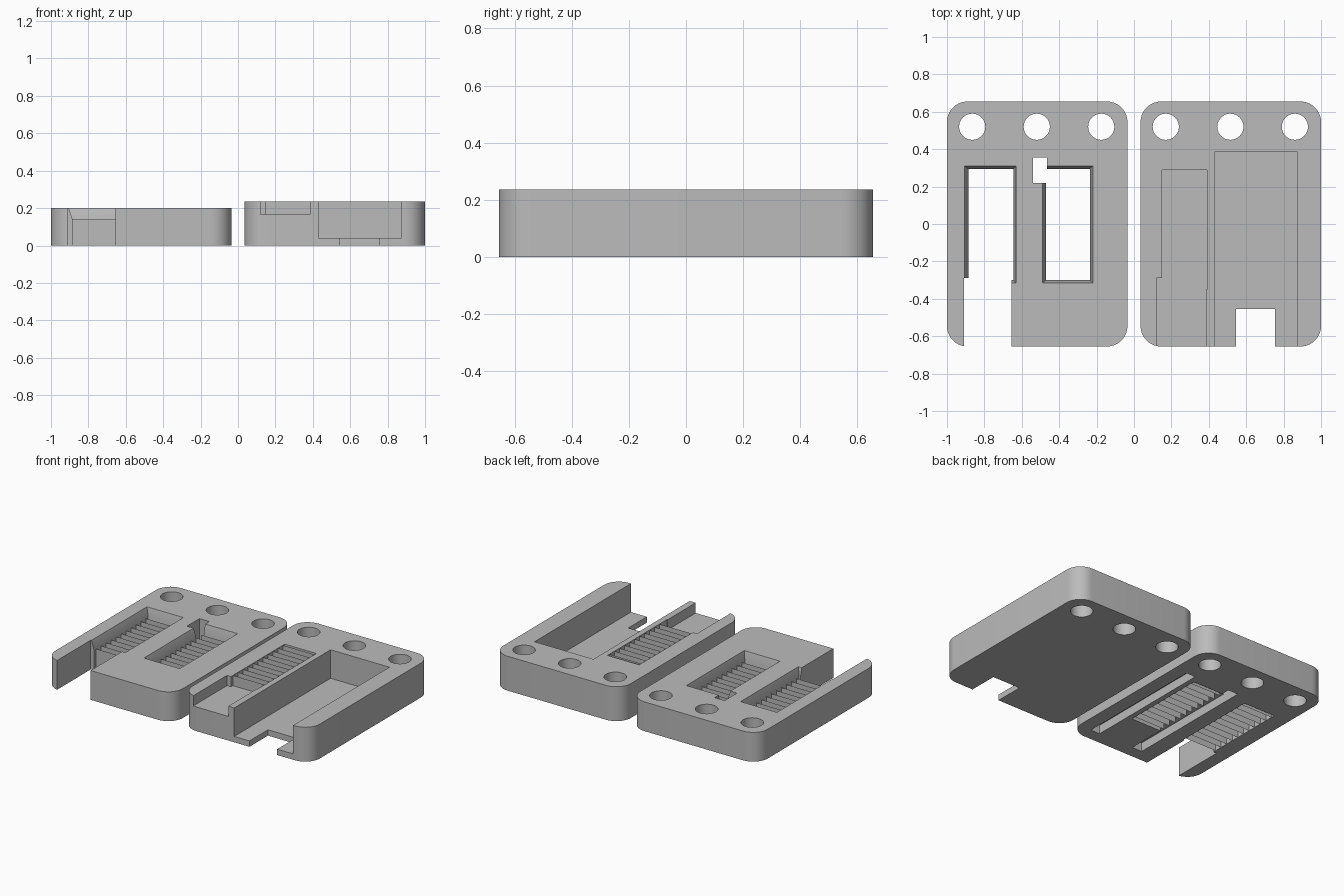
import bpy, bmesh, math

cube = bpy.data.objects.get("Cube")
if cube:
    bpy.data.objects.remove(cube, do_unlink=True)

grey = bpy.data.materials.new("plain_grey")
grey.use_nodes = True
grey.diffuse_color = (0.5, 0.5, 0.5, 1)
grey.node_tree.nodes["Principled BSDF"].inputs["Base Color"].default_value = (0.5, 0.5, 0.5, 1)


def make_object(name, bm):
    bmesh.ops.recalc_face_normals(bm, faces=bm.faces)
    mesh = bpy.data.meshes.new(name)
    bm.to_mesh(mesh)
    bm.free()
    mesh.materials.append(grey)
    obj = bpy.data.objects.new(name, mesh)
    bpy.context.collection.objects.link(obj)
    return obj


def loft(name, low, high, z0, z1):
    """Solid between two outlines with the same number of points."""
    bm = bmesh.new()
    a = [bm.verts.new((x, y, z0)) for x, y in low]
    b = [bm.verts.new((x, y, z1)) for x, y in high]
    bm.faces.new(a[::-1])
    bm.faces.new(b)
    for i in range(len(a)):
        j = (i + 1) % len(a)
        bm.faces.new((a[i], a[j], b[j], b[i]))
    return make_object(name, bm)


def rect(x0, x1, y0, y1):
    return [(x0, y0), (x1, y0), (x1, y1), (x0, y1)]


def circle(cx, cy, r, n=40):
    return [(cx + r * math.cos(math.tau * i / n), cy + r * math.sin(math.tau * i / n))
            for i in range(n)]


def rounded(x0, x1, y0, y1, r, n=10):
    corners = [(x1 - r, y1 - r), (x0 + r, y1 - r), (x0 + r, y0 + r), (x1 - r, y0 + r)]
    return [(cx + r * math.cos((q + i / n) * math.pi / 2),
             cy + r * math.sin((q + i / n) * math.pi / 2))
            for q, (cx, cy) in enumerate(corners) for i in range(n + 1)]


def box(x0, x1, y0, y1, z0, z1):
    outline = rect(x0, x1, y0, y1)
    return loft("cutter", outline, outline, z0, z1)


def cut(obj, cutters):
    """Subtract every cutter, bake the result and discard the cutters."""
    for c in cutters:
        c.hide_render = True
        mod = obj.modifiers.new("cut", 'BOOLEAN')
        mod.operation = 'DIFFERENCE'
        mod.solver = 'EXACT'
        mod.object = c
    bpy.context.view_layer.update()
    graph = bpy.context.evaluated_depsgraph_get()
    mesh = bpy.data.meshes.new_from_object(obj.evaluated_get(graph))
    obj.modifiers.clear()
    obj.data = mesh
    for c in cutters:
        bpy.data.objects.remove(c, do_unlink=True)
    bpy.ops.object.select_all(action='DESELECT')
    obj.select_set(True)
    bpy.context.view_layer.objects.active = obj
    bpy.ops.object.shade_smooth_by_angle(angle=math.radians(30))


def slab(name, x0, x1, height):
    outline = rounded(x0, x1, -0.655, 0.655, 0.11)
    return loft(name, outline, outline, 0, height)


def holes(centre):
    """Row of three round holes along the back edge."""
    rings = [circle(centre + dx, 0.52, 0.07) for dx in (-0.345, 0, 0.345)]
    return [loft("cutter", r, r, -0.1, 0.4) for r in rings]


def flared_slot(x0, x1):
    """Through slot whose walls lean outward near the top."""
    low = rect(x0 + 0.02, x1 - 0.015, -0.3, 0.295)
    high = rect(x0 - 0.02, x1 + 0.015, -0.33, 0.325)
    return [loft("cutter", low, low, -0.1, 0.15),
            loft("cutter", low, high, 0.14, 0.26)]


def ribs(name, x0, x1, z0, z1, count=11):
    """Row of paper-thin upright slats across a slot."""
    bm = bmesh.new()
    for i in range(count):
        y = -0.27 + 0.54 * i / (count - 1)
        bm.faces.new([bm.verts.new(p) for p in
                      ((x0, y, z0), (x1, y, z0), (x1, y, z1), (x0, y, z1))])
    make_object(name, bm)


# Cover: two flared slots, one open to the front
cover = slab("cover", -1, -0.035, 0.2)
cut(cover, holes(-0.52)
    + flared_slot(-0.905, -0.63)
    + flared_slot(-0.49, -0.22)
    + [box(-0.91, -0.655, -0.8, -0.29, -0.1, 0.3),       # front opening
       box(-0.54, -0.465, 0.22, 0.355, -0.1, 0.3),       # corner notch
       box(-0.54, -0.465, -0.57, 0.35, -0.1, 0.06),      # underside grooves
       box(-0.2, -0.13, -0.57, 0.35, -0.1, 0.06)])
ribs("cover_outer_ribs", -0.885, -0.645, 0, 0.14)
ribs("cover_inner_ribs", -0.47, -0.235, 0, 0.14)

# Base: deep tray, shallow channel and a notch in the floor
base = slab("base", 0.035, 1, 0.235)
cut(base, holes(0.515)
    + [box(0.43, 0.875, -0.8, 0.385, 0.04, 0.4),         # tray
       box(0.545, 0.755, -0.8, -0.455, -0.1, 0.1),       # floor notch
       box(0.15, 0.39, -0.35, 0.29, 0.165, 0.4),         # channel
       box(0.12, 0.385, -0.8, -0.29, 0.165, 0.4)])       # wider channel mouth
ribs("base_ribs", 0.15, 0.39, 0.165, 0.235)
